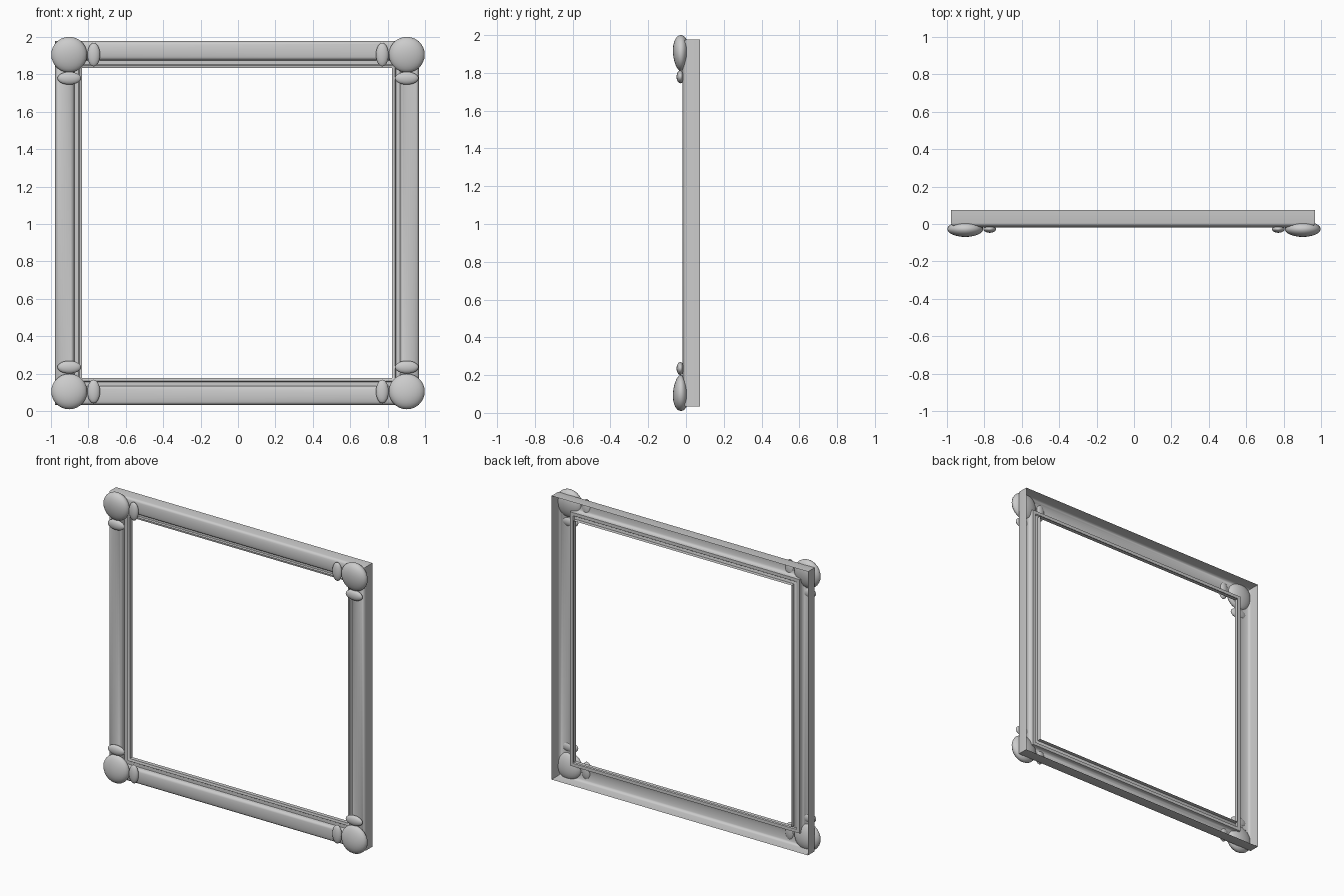
import bpy, bmesh, math

cube = bpy.data.objects.get("Cube")
if cube:
    bpy.data.objects.remove(cube, do_unlink=True)

grey = bpy.data.materials.new("plain grey")
grey.use_nodes = True
grey.diffuse_color = (0.6, 0.6, 0.6, 1)
grey.node_tree.nodes["Principled BSDF"].inputs["Base Color"].default_value = (0.6, 0.6, 0.6, 1)

CX, CZ = -0.005, 1.005  # middle of the opening


def finish(bm, name, angle):
    mesh = bpy.data.meshes.new(name)
    bm.to_mesh(mesh)
    bm.free()
    mesh.materials.append(grey)
    obj = bpy.data.objects.new(name, mesh)
    bpy.context.collection.objects.link(obj)
    bpy.ops.object.select_all(action="DESELECT")
    obj.select_set(True)
    bpy.context.view_layer.objects.active = obj
    bpy.ops.object.shade_smooth_by_angle(angle=math.radians(angle))
    return obj


# Moulding: open-backed profile (half size, depth) swept around a mitred square
profile = [(0.972, 0.075), (0.972, 0.005)]
for i in range(1, 12):
    a = math.pi * i / 12
    profile.append((0.922 + 0.05 * math.cos(a), 0.005 - 0.024 * math.sin(a)))
profile += [(0.872, 0.005), (0.87, 0.02), (0.848, 0.02),
            (0.843, 0.012), (0.828, 0.018), (0.828, 0.045)]

bm = bmesh.new()
rings = []
for r, y in profile:
    rings.append([bm.verts.new((CX + sx * r, y, CZ + sz * r))
                  for sx, sz in ((-1, -1), (1, -1), (1, 1), (-1, 1))])
for outer, inner in zip(rings, rings[1:]):
    for i in range(4):
        j = (i + 1) % 4
        bm.faces.new((outer[i], outer[j], inner[j], inner[i]))
finish(bm, "frame_moulding", 35)


# Corner ornaments: a flattened boss with a bead along each adjoining bar
def ellipsoid(name, centre, size, taper=0):
    bm = bmesh.new()
    bmesh.ops.create_uvsphere(bm, u_segments=24, v_segments=14, radius=1)
    for v in bm.verts:
        depth = size[1] * (1 + taper * v.co.z)
        v.co = (centre[0] + v.co.x * size[0],
                centre[1] + v.co.y * depth,
                centre[2] + v.co.z * size[2])
    finish(bm, name, 60)


for sx, side in ((1, "left"), (-1, "right")):
    for sz, level in ((1, "top"), (-1, "bottom")):
        x, z = sx * 0.902, 1.005 + sz * 0.9
        tag = f"{level}_{side}"
        ellipsoid(f"corner_boss_{tag}", (x, -0.027, z), (0.096, 0.042, 0.095), 0.15 * sz)
        ellipsoid(f"side_bead_{tag}", (sx * 0.771, -0.027, z), (0.034, 0.02, 0.063))
        ellipsoid(f"upright_bead_{tag}", (x, -0.03, 1.007 + sz * 0.772), (0.063, 0.02, 0.034))
